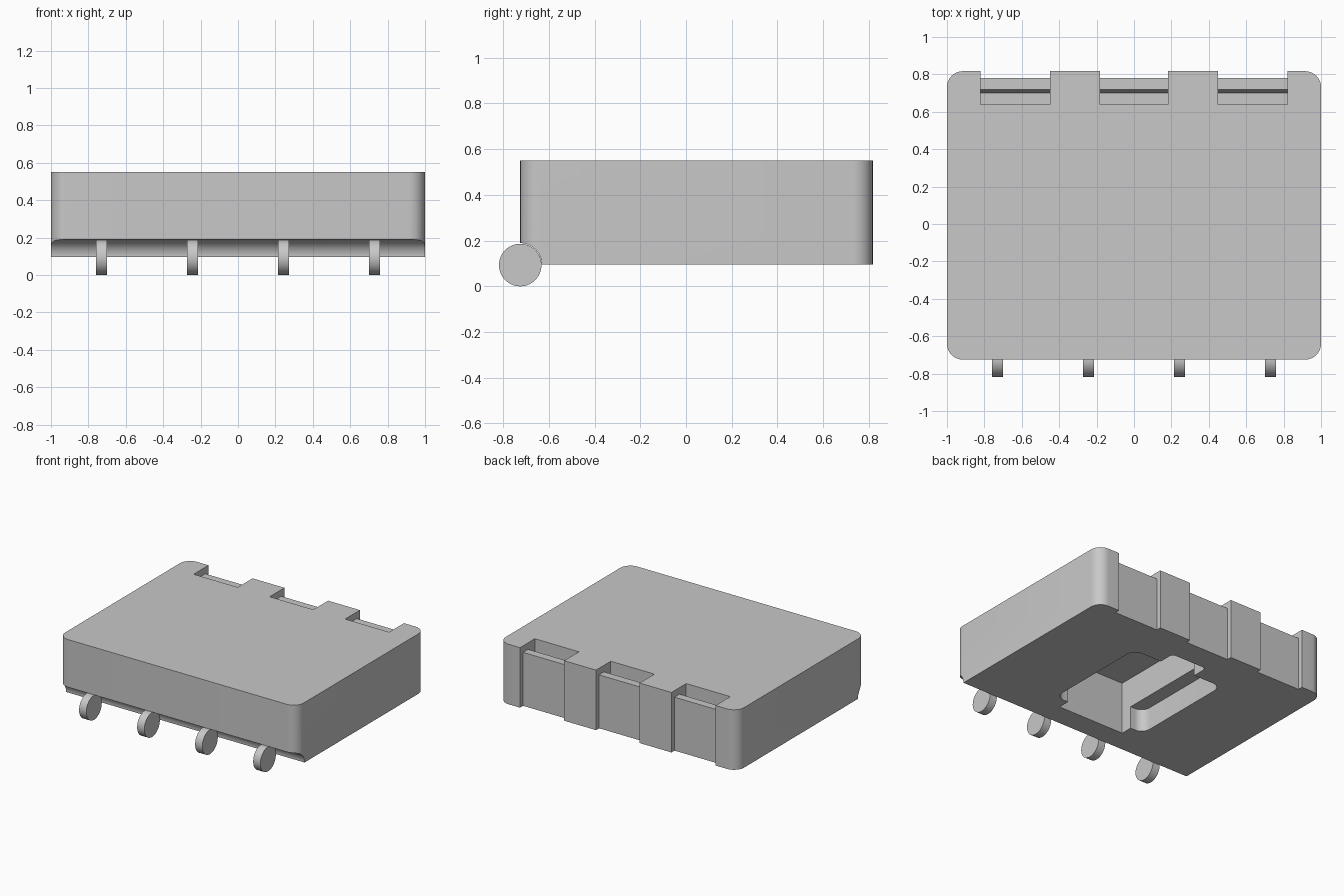
import bpy, bmesh, math
from mathutils import Vector

cube = bpy.data.objects.get("Cube")
if cube:
    bpy.data.objects.remove(cube, do_unlink=True)

grey = bpy.data.materials.new("plain_grey")
grey.use_nodes = True
COLOUR = (0.58, 0.58, 0.58, 1)
grey.diffuse_color = COLOUR
grey.node_tree.nodes["Principled BSDF"].inputs["Base Color"].default_value = COLOUR


def finish(name, bm):
    bmesh.ops.recalc_face_normals(bm, faces=bm.faces)
    mesh = bpy.data.meshes.new(name)
    bm.to_mesh(mesh)
    bm.free()
    mesh.materials.append(grey)
    obj = bpy.data.objects.new(name, mesh)
    bpy.context.collection.objects.link(obj)
    return obj


def prism(name, points, depth, radius=0):
    """Extrude a closed outline along depth, rounding its long edges."""
    bm = bmesh.new()
    face = bm.faces.new([bm.verts.new(p) for p in points])
    out = bmesh.ops.extrude_face_region(bm, geom=[face])
    moved = [g for g in out["geom"] if isinstance(g, bmesh.types.BMVert)]
    bmesh.ops.translate(bm, verts=moved, vec=depth)
    if radius:
        axis = Vector(depth).normalized()
        long_edges = [e for e in bm.edges
                      if abs((e.verts[0].co - e.verts[1].co).normalized().dot(axis)) > 0.9]
        bmesh.ops.bevel(bm, geom=long_edges, offset=radius, segments=10,
                        profile=0.5, affect="EDGES")
    return finish(name, bm)


def box(name, x, y0, y1, z0, z1, radius=0):
    outline = [(-x, y0, z0), (x, y0, z0), (x, y1, z0), (-x, y1, z0)]
    return prism(name, outline, (0, 0, z1 - z0), radius)


def rod(name, x, y, z, radius, length):
    outline = [(x - length / 2, y + radius * math.cos(a), z + radius * math.sin(a))
               for a in (math.tau * i / 64 for i in range(64))]
    return prism(name, outline, (length, 0, 0))


def smooth(obj):
    bpy.ops.object.select_all(action="DESELECT")
    obj.select_set(True)
    bpy.context.view_layer.objects.active = obj
    bpy.ops.object.shade_smooth_by_angle(angle=math.radians(30))


def cut(obj, cutter):
    cutter.hide_render = True
    mod = obj.modifiers.new("cut", "BOOLEAN")
    mod.operation = "DIFFERENCE"
    mod.solver = "EXACT"
    mod.object = cutter
    bpy.context.view_layer.objects.active = obj
    bpy.ops.object.modifier_apply(modifier=mod.name)
    bpy.data.objects.remove(cutter, do_unlink=True)


# Main case with rounded upright corners
FRONT, BACK, BOTTOM, TOP = -0.725, 0.817, 0.095, 0.55
case = box("case", 1, FRONT, BACK, BOTTOM, TOP, 0.085)

# Round groove along the lower front edge
cut(case, rod("groove_cutter", 0, FRONT, BOTTOM, 0.094, 2.4))

# Three latch recesses in the back: channel, ledge and pocket in one profile
latch = [(0.64, 0.7), (0.64, 0.43), (0.70, 0.43), (0.72, 0.5),
         (0.78, 0.5), (0.78, 0), (0.9, 0), (0.9, 0.7)]
for centre, width in ((-0.635, 0.37), (0, 0.366), (0.635, 0.37)):
    outline = [(centre - width / 2, y, z) for y, z in latch]
    cut(case, prism("latch_cutter", outline, (width, 0, 0)))

# Compartment underneath: deep well, shallow rounded rim and back finger tab
cut(case, box("well_cutter", 0.28, -0.46, 0.44, 0, 0.49))
cut(case, box("rim_cutter", 0.39, -0.37, 0.465, 0, 0.265, 0.07))
cut(case, box("tab_cutter", 0.15, 0.3, 0.59, 0, 0.26, 0.03))
smooth(case)

# Four hinge discs sitting in the front groove
for i, x in enumerate((-0.73, -0.243, 0.243, 0.73)):
    smooth(rod(f"hinge_disc_{i + 1}", x, FRONT, 0.093, 0.093, 0.06))
